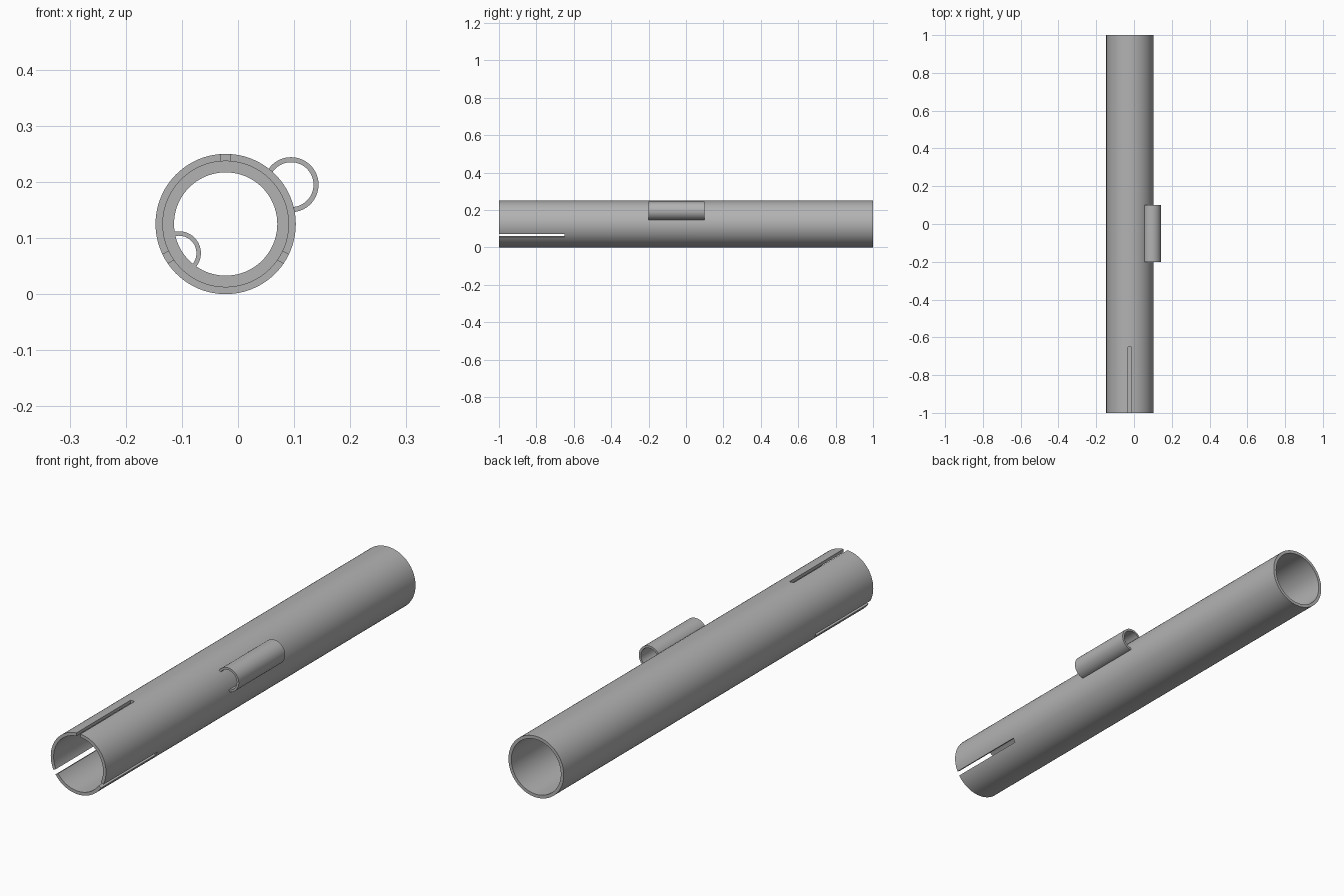
import bpy, bmesh
from math import pi, radians, cos, sin, acos, tau
from mathutils import Vector, Matrix

cube = bpy.data.objects.get("Cube")
if cube:
    bpy.data.objects.remove(cube)

AXIS_X, AXIS_Z = -0.022, 0.125      # tube axis, running along y
OUTER, SOCKET, BORE = 0.125, 0.112, 0.092
LEDGE_FRONT, LEDGE_BACK = -0.64, 0.55

grey = bpy.data.materials.new("plain grey")
grey.use_nodes = True
colour = (0.45, 0.45, 0.45, 1)
grey.diffuse_color = colour
grey.node_tree.nodes["Principled BSDF"].inputs["Base Color"].default_value = colour


def make_object(name, bm):
    bmesh.ops.recalc_face_normals(bm, faces=bm.faces)
    mesh = bpy.data.meshes.new(name)
    bm.to_mesh(mesh)
    bm.free()
    obj = bpy.data.objects.new(name, mesh)
    bpy.context.collection.objects.link(obj)
    mesh.materials.append(grey)
    return obj


def activate(obj):
    bpy.ops.object.select_all(action='DESELECT')
    obj.select_set(True)
    bpy.context.view_layer.objects.active = obj


def smooth(obj):
    activate(obj)
    bpy.ops.object.shade_smooth_by_angle(angle=radians(30))


def lathed_tube(name, profile, steps=96):
    """Revolve a closed (radius, y) profile about the tube axis."""
    bm = bmesh.new()
    verts = [bm.verts.new((AXIS_X + r, y, AXIS_Z)) for r, y in profile]
    edges = [bm.edges.new((v, verts[i - 1])) for i, v in enumerate(verts)]
    bmesh.ops.spin(bm, geom=verts + edges, cent=(AXIS_X, 0, AXIS_Z),
                   axis=(0, 1, 0), angle=tau, steps=steps)
    bmesh.ops.remove_doubles(bm, verts=bm.verts, dist=1e-5)
    return make_object(name, bm)


def clip(name, distance, bearing, r_out, r_in, wall, y0, y1, inward=False, steps=40):
    """Part-round channel whose two lips run into a wall of the given radius."""
    cx = AXIS_X + distance * cos(bearing)
    cz = AXIS_Z + distance * sin(bearing)
    bm = bmesh.new()
    rims = []
    for r in (r_out, r_in):
        meet = acos((wall**2 - distance**2 - r**2) / (2 * distance * r))
        half, middle = (pi - meet, bearing + pi) if inward else (meet, bearing)
        angles = [middle - half + 2 * half * i / steps for i in range(steps + 1)]
        rims.append([[bm.verts.new((cx + r * cos(a), y, cz + r * sin(a)))
                      for a in angles] for y in (y0, y1)])
    (of, ob), (nf, nb) = rims
    for i in range(steps):
        for p, q in ((of, ob), (nf, nb), (of, nf), (ob, nb)):
            bm.faces.new((p[i], p[i + 1], q[i + 1], q[i]))
    for i in (0, -1):
        bm.faces.new((of[i], ob[i], nb[i], nf[i]))
    smooth(make_object(name, bm))


# Main tube with a narrower bore between its two end sockets
tube = lathed_tube("main_tube", [
    (OUTER, -1), (OUTER, 1), (SOCKET, 1), (SOCKET, LEDGE_BACK),
    (BORE, LEDGE_BACK), (BORE, LEDGE_FRONT), (SOCKET, LEDGE_FRONT), (SOCKET, -1)])

# Three narrow slots in the front end
bm = bmesh.new()
for k in range(3):
    turn = Matrix.Rotation(k * tau / 3, 4, 'Y')
    place = Matrix.Translation((AXIS_X, -0.85, AXIS_Z)) @ turn
    size = Matrix.Diagonal((0.018, 0.4, 0.04, 1))
    bmesh.ops.create_cube(bm, size=1,
                          matrix=place @ Matrix.Translation((0, 0, 0.12)) @ size)
cutter = make_object("slot_cutter", bm)
cutter.hide_render = True
cut = tube.modifiers.new("slots", 'BOOLEAN')
cut.operation = 'DIFFERENCE'
cut.solver = 'EXACT'
cut.object = cutter
activate(tube)
bpy.ops.object.modifier_apply(modifier=cut.name)
bpy.data.objects.remove(cutter)
smooth(tube)

# Outer clip on the upper left, and the cable channel inside the bore
clip("outer_clip", 0.136, radians(31), 0.049, 0.040, 0.123, -0.2, 0.1)
clip("inner_channel", 0.098, radians(212), 0.039, 0.031, 0.094,
     LEDGE_FRONT + 0.001, LEDGE_BACK - 0.001, inward=True)
